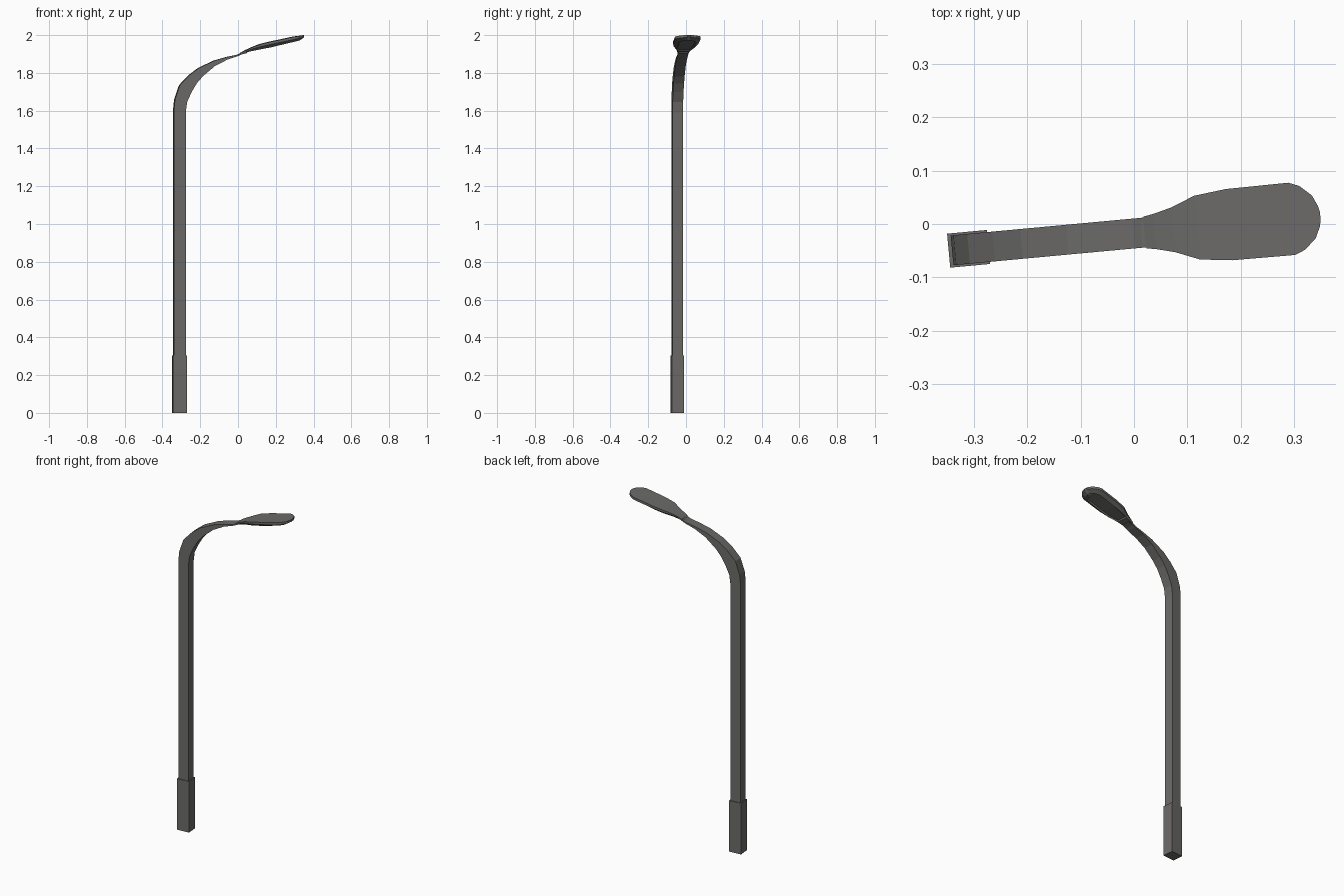
import bpy, bmesh, math
from mathutils import Matrix

if "Cube" in bpy.data.objects:
    bpy.data.objects.remove(bpy.data.objects["Cube"])

# Everything is built along local u (pole -> lamp), then turned slightly about z
PLACE = Matrix.Translation((-0.31, -0.0465, 0)) @ Matrix.Rotation(math.radians(5.3), 4, 'Z')

dark = bpy.data.materials.new("dark_grey_metal")
dark.diffuse_color = (0.147, 0.145, 0.14, 1)
dark.use_nodes = True
dark.node_tree.nodes["Principled BSDF"].inputs["Base Color"].default_value = dark.diffuse_color


def loft(bm, sections):
    """Bridge equal-sized vertex rings and cap both ends."""
    rings = [[bm.verts.new(p) for p in s] for s in sections]
    n = len(rings[0])
    bands = []
    for a, b in zip(rings, rings[1:]):
        bands.append([bm.faces.new((a[i], a[(i + 1) % n], b[(i + 1) % n], b[i]))
                      for i in range(n)])
    bm.faces.new(rings[0][::-1])
    bm.faces.new(rings[-1])
    bmesh.ops.recalc_face_normals(bm, faces=bm.faces[:])
    return bands


def finish(name, bm):
    me = bpy.data.meshes.new(name)
    bm.to_mesh(me)
    bm.free()
    me.materials.append(dark)
    ob = bpy.data.objects.new(name, me)
    ob.matrix_world = PLACE
    bpy.context.collection.objects.link(ob)


# Base sleeve
bm = bmesh.new()
bmesh.ops.create_cube(bm, size=1, matrix=Matrix.Translation((0, 0, 0.152))
                      @ Matrix.Diagonal((0.075, 0.064, 0.304, 1)))
finish("base_sleeve", bm)

# Square pole bending into a flattening arm: (outer u, z, inner u, z)
path = [(-.031, .02, .031, .02), (-.031, 1.61, .031, 1.59), (-.026, 1.66, .038, 1.645),
        (0, 1.735, .063, 1.70), (.047, 1.785, .09, 1.745), (.10, 1.826, .122, 1.782),
        (.186, 1.866, .186, 1.836), (.25, 1.884, .252, 1.870), (.311, 1.897, .313, 1.890),
        (.336, 1.911, .338, 1.902)]
hw = 0.028
bm = bmesh.new()
loft(bm, [[(a, -hw, b), (a, hw, b), (c, hw, d), (c, -hw, d)] for a, b, c, d in path])
finish("pole_and_arm", bm)

# Lamp head stations: (u, half width, top z, thickness)
head = [(.332, .030, 1.910, .010), (.350, .033, 1.920, .012), (.385, .042, 1.936, .020),
        (.43, .060, 1.953, .028), (.49, .067, 1.967, .031), (.608, .068, 1.992, .031),
        (.628, .060, 1.995, .030), (.650, .040, 1.998, .029), (.659, .020, 2.0, .028),
        (.662, .008, 2.0, .028)]
sections = []
for u, w, z, t in head:
    ub = u if u < .45 else .45 + (u - .45) * .89      # underside pulls back at the tip
    wb = w * (.95 - 9 * t) if t > .015 else w * .9    # and narrows
    sections.append([(u, -w, z), (u, w, z), (u, w, z - .45 * t),
                     (ub, wb, z - t), (ub, -wb, z - t), (u, -w, z - .45 * t)])
bm = bmesh.new()
bands = loft(bm, sections)
# Recessed light panel underneath
panel = [b[3] for b in bands[2:]]
bmesh.ops.inset_region(bm, faces=panel, thickness=.006, use_even_offset=False)
for v in {v for f in panel for v in f.verts}:
    v.co.z += .007
finish("lamp_head", bm)

# Small hinge bracket under the neck
bm = bmesh.new()
bmesh.ops.create_cube(bm, size=1, matrix=Matrix.Translation((.342, 0, 1.906))
                      @ Matrix.Rotation(math.radians(-15), 4, 'Y')
                      @ Matrix.Diagonal((0.032, 0.046, 0.010, 1)))
finish("neck_bracket", bm)
